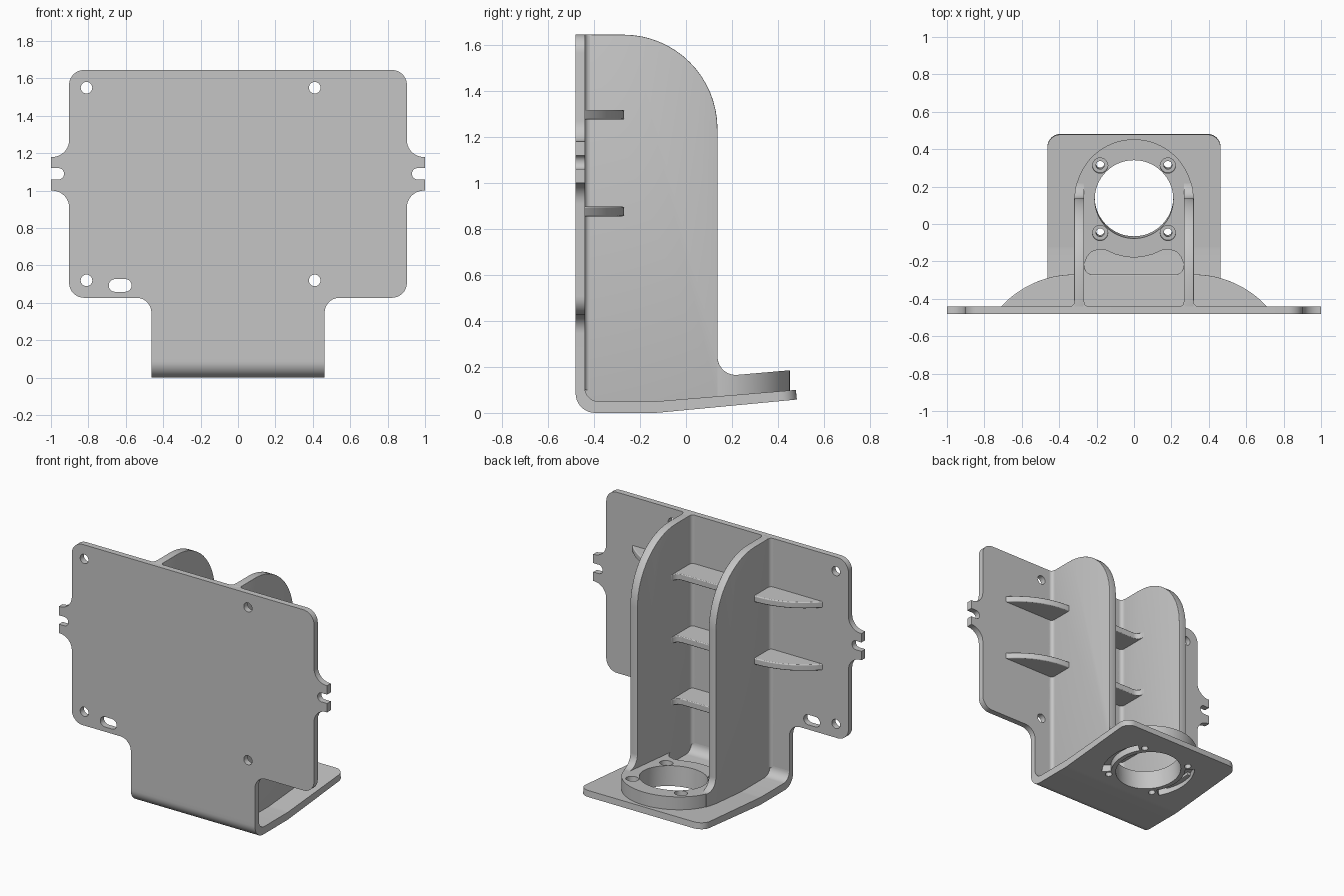
import bpy, bmesh, math
from mathutils import Matrix, Vector

if "Cube" in bpy.data.objects:
    bpy.data.objects.remove(bpy.data.objects["Cube"], do_unlink=True)

grey = bpy.data.materials.new("plain grey")
grey.use_nodes = True
grey.diffuse_color = (0.56, 0.56, 0.56, 1)
grey.node_tree.nodes["Principled BSDF"].inputs["Base Color"].default_value = (0.56, 0.56, 0.56, 1)


def rounded(points, steps=10):
    """Closed outline from (u, v) or (u, v, radius) corners."""
    out = []
    for i, corner in enumerate(points):
        p = Vector(corner[:2])
        r = corner[2] if len(corner) > 2 else 0
        if not r:
            out.append(tuple(p))
            continue
        a = (Vector(points[i - 1][:2]) - p).normalized()
        b = (Vector(points[(i + 1) % len(points)][:2]) - p).normalized()
        half = a.angle(b) / 2
        centre = p + (a + b).normalized() * r / math.sin(half)
        reach = r / math.tan(half)
        s, e = p + a * reach - centre, p + b * reach - centre
        start = math.atan2(s.y, s.x)
        sweep = math.atan2(s.x * e.y - s.y * e.x, s.dot(e))
        for k in range(steps + 1):
            t = start + sweep * k / steps
            out.append((centre.x + r * math.cos(t), centre.y + r * math.sin(t)))
    return out


def arc(cx, cy, r, start, end, steps):
    angles = [math.radians(start + (end - start) * k / steps) for k in range(steps + 1)]
    return [(cx + r * math.cos(t), cy + r * math.sin(t)) for t in angles]


def circle(cx, cy, r, steps=48):
    return arc(cx, cy, r, 0, 360, steps)[:-1]


def mirrored(points):
    return [(-p[0], *p[1:]) for p in reversed(points)]


def prism(name, outline, axis, low, high, bevel=0):
    place = {"x": lambda u, v: (low, u, v),
             "y": lambda u, v: (u, low, v),
             "z": lambda u, v: (u, v, low)}[axis]
    bm = bmesh.new()
    face = bm.faces.new([bm.verts.new(place(u, v)) for u, v in outline])
    grown = bmesh.ops.extrude_face_region(bm, geom=[face])["geom"]
    shift = Vector([high - low if axis == c else 0 for c in "xyz"])
    bmesh.ops.translate(bm, vec=shift, verts=[g for g in grown if isinstance(g, bmesh.types.BMVert)])
    bmesh.ops.recalc_face_normals(bm, faces=bm.faces)
    mesh = bpy.data.meshes.new(name)
    bm.to_mesh(mesh)
    bm.free()
    mesh.materials.append(grey)
    obj = bpy.data.objects.new(name, mesh)
    bpy.context.collection.objects.link(obj)
    if bevel:
        mod = obj.modifiers.new("soft edges", "BEVEL")
        mod.width, mod.segments = bevel, 3
        mod.limit_method, mod.angle_limit = "ANGLE", math.radians(50)
    return obj


def cut(targets, cutters):
    """Subtract the cutters from each target, then drop them."""
    for obj in targets:
        for cutter in cutters:
            mod = obj.modifiers.new("cut", "BOOLEAN")
            mod.operation, mod.solver, mod.object = "DIFFERENCE", "EXACT", cutter
        bpy.context.view_layer.update()
        graph = bpy.context.evaluated_depsgraph_get()
        mesh = bpy.data.meshes.new_from_object(obj.evaluated_get(graph))
        obj.modifiers.clear()
        obj.data = mesh
    for cutter in cutters:
        bpy.data.objects.remove(cutter, do_unlink=True)


parts = []

# Mounting plate with notched ears
half = [(0.463, 0.11), (0.463, 0.427, 0.08), (0.903, 0.427, 0.08),
        (0.903, 1.0, 0.09), (1, 1.0), (1, 1.06), (0.93, 1.06, 0.029),
        (0.93, 1.12, 0.029), (1, 1.12), (1, 1.18), (0.903, 1.18, 0.09),
        (0.903, 1.645, 0.08)]
plate = prism("mounting_plate", rounded(half + mirrored(half)), "y", -0.48, -0.44)
holes = [prism("hole_cutter", circle(x, z, 0.031, 32), "y", -0.6, -0.3)
         for x in (-0.81, 0.41) for z in (0.52, 1.55)]
slot = arc(-0.603, 0.493, 0.034, -90, 90, 12) + arc(-0.657, 0.493, 0.034, 90, 270, 12)
holes.append(prism("slot_cutter", slot, "y", -0.6, -0.3))
cut([plate], holes)
parts.append(plate)

# Bent foot with rounded rear corners
profile = rounded([(-0.48, 0.11), (-0.48, 0, 0.085), (-0.13, 0, 0.3), (0.482, 0.058),
                   (0.478, 0.1), (-0.13, 0.05, 0.3), (-0.44, 0.05, 0.06), (-0.44, 0.11)])
foot = prism("foot", profile, "x", -0.463, 0.463)
bm = bmesh.new()
bm.from_mesh(foot.data)
rear = [e for e in bm.edges if all(v.co.y > 0.47 for v in e.verts)
        and abs(e.verts[0].co.x - e.verts[1].co.x) < 0.01]
bmesh.ops.bevel(bm, geom=rear, offset=0.07, segments=8, profile=0.5, affect="EDGES")
bm.to_mesh(foot.data)
bm.free()
parts.append(foot)

# Sloping boss around the bore, with a scalloped front edge
front = [(0.25, -0.175), (0.23, -0.15), (0.19, -0.135), (0.15, -0.14),
         (0.1, -0.162), (0.05, -0.175)]
scallop = mirrored(front[::-1]) + [(0, -0.18)] + front[::-1]
boss = prism("bore_boss", arc(0, 0.137, 0.316, 0, 180, 40)
             + [(-0.315, -0.21), (-0.265, -0.21)] + scallop
             + [(0.265, -0.21), (0.315, -0.21)], "z", 0, 1)
for v in boss.data.vertices:
    if v.co.z > 0.5:
        v.co.z = 0.146 + 0.087 * v.co.y
    else:
        v.co.z = 0.025 + 0.095 * max(0, v.co.y + 0.13)

# Bore, screw holes, counterbores and underside grooves follow the slope
tilt = Matrix.Translation((0, 0.132, 0.157)) @ Matrix.Rotation(0.087, 4, "X")
corners = [(x, y) for x in (-0.181, 0.181) for y in (-0.181, 0.181)]
through = [prism("bore_cutter", circle(0, 0, 0.21, 64), "z", -0.3, 0.1)]
through += [prism("screw_cutter", circle(x, y, 0.022, 24), "z", -0.3, 0.1) for x, y in corners]
for turn in (0, 180):
    groove = (arc(0, 0, 0.3, turn - 37, turn + 37, 16)
              + arc(0, 0, 0.24, turn + 37, turn - 37, 16))
    through.append(prism("groove_cutter", groove, "z", -0.3, -0.085))
sinks = [prism("counterbore_cutter", circle(x, y, 0.041, 32), "z", -0.03, 0.1) for x, y in corners]
for cutter in through + sinks:
    cutter.data.transform(tilt)
cut([boss], sinks)
cut([foot, boss], through)
parts.append(boss)

# Side walls with a large rounded top, a filleted heel and flared roots
wall = rounded([(-0.455, 0.03), (0.22, 0.06), (0.22, 0.165), (0.137, 0.165, 0.08),
                (0.137, 1.645, 0.41), (-0.455, 1.645)], 16)
heel_trim = arc(0, 0.137, 0.318, 0, 60, 20) + [(0.5, 0.5), (0.5, 0.137)]
for side, low, trim in (("left", 0.266, heel_trim), ("right", -0.32, mirrored(heel_trim))):
    high = low + 0.054
    panel = prism(side + "_wall", wall, "x", low, high, 0.01)
    cut([panel], [prism("heel_cutter", trim, "z", 0, 0.3)])
    flare = rounded([(low - 0.03, -0.45), (low - 0.03, -0.44), (low, -0.44, 0.022), (low, -0.41),
                     (high, -0.41), (high, -0.44, 0.022), (high + 0.03, -0.44),
                     (high + 0.03, -0.45)], 5)
    parts += [panel, prism(side + "_wall_root", flare, "z", 0.1, 1.645)]

# Horizontal ribs between the walls
web = rounded([(-0.28, -0.455), (-0.28, -0.22), (-0.265, -0.22), (-0.265, -0.27, 0.045),
               (0.265, -0.27, 0.045), (0.265, -0.22), (0.28, -0.22), (0.28, -0.455)])
for i, z in enumerate((0.457, 0.876, 1.297)):
    parts.append(prism(f"inner_rib_{i + 1}", web, "z", z - 0.021, z + 0.021, 0.006))

# Curved gusset ribs outside the walls
gusset = [(0.3, -0.455), (0.712, -0.455)] + arc(0.32, -0.8, 0.53, 42.5, 90, 16) + [(0.3, -0.27)]
for i, z in enumerate((0.876, 1.297)):
    for side, shape in (("left", gusset), ("right", mirrored(gusset))):
        parts.append(prism(f"{side}_gusset_{i + 1}", shape, "z", z - 0.021, z + 0.021, 0.006))

# Smooth curves, crisp edges
for obj in bpy.context.scene.objects:
    obj.select_set(obj in parts)
bpy.context.view_layer.objects.active = plate
bpy.ops.object.shade_smooth_by_angle(angle=math.radians(35))
